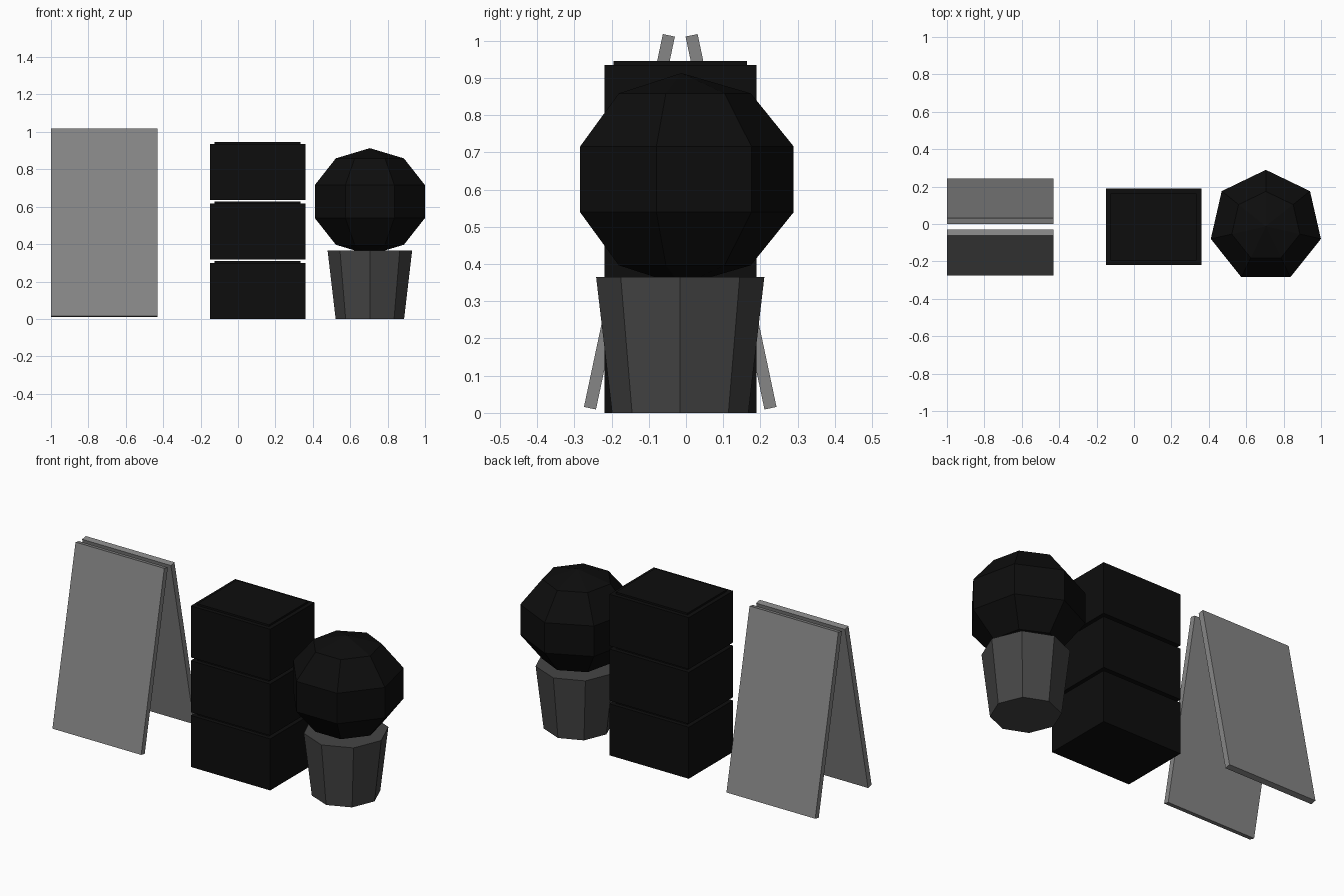
import bpy
import bmesh
import math
from mathutils import Matrix

if "Cube" in bpy.data.objects:
    bpy.data.objects.remove(bpy.data.objects["Cube"], do_unlink=True)


def make_material(name, value):
    mat = bpy.data.materials.new(name)
    mat.use_nodes = True
    color = (value, value, value, 1)
    mat.diffuse_color = color
    mat.node_tree.nodes["Principled BSDF"].inputs["Base Color"].default_value = color
    return mat


board_grey = make_material("board_grey", 0.24)
pot_grey = make_material("pot_dark_grey", 0.06)
near_black = make_material("near_black", 0.004)


def add_object(name, bm, mat, location, rotation=(0, 0, 0)):
    bmesh.ops.recalc_face_normals(bm, faces=bm.faces)
    mesh = bpy.data.meshes.new(name)
    bm.to_mesh(mesh)
    bm.free()
    mesh.materials.append(mat)
    obj = bpy.data.objects.new(name, mesh)
    obj.location = location
    obj.rotation_euler = rotation
    bpy.context.collection.objects.link(obj)
    return obj


def box_mesh(size):
    bm = bmesh.new()
    bmesh.ops.create_cube(bm, size=1, matrix=Matrix.Diagonal((*size, 1)))
    return bm


# Folding sign: two panels leaning towards each other
ridge_y, lean = -0.0155, math.radians(11.95)
for name, side in (("front_board", -1), ("back_board", 1)):
    add_object(name, box_mesh((0.57, 0.033, 1.024)), board_grey,
               (-0.715, ridge_y + side * 0.1365, 0.5135), (side * lean, 0, 0))

# Stack of crates, each with a thin raised panel on top
body_height, lid_height, pitch = 0.299, 0.01, 0.318
for i, name in enumerate(("bottom_crate", "middle_crate", "top_crate")):
    bm = box_mesh((0.51, 0.408, body_height))
    bm.normal_update()
    top = max(bm.faces, key=lambda f: f.calc_center_median().z)
    bmesh.ops.inset_region(bm, faces=[top], thickness=0.035)
    raised = bmesh.ops.extrude_discrete_faces(bm, faces=[top])["faces"][0]
    bmesh.ops.translate(bm, verts=raised.verts, vec=(0, 0, lid_height))
    add_object(name, bm, near_black,
               (0.105, -0.015, body_height / 2 + i * pitch))

# Tapered eight-sided pot
pot_height = 0.365
bm = bmesh.new()
bmesh.ops.create_cone(bm, cap_ends=True, segments=8, radius1=0.183,
                      radius2=0.226, depth=pot_height,
                      matrix=Matrix.Rotation(math.pi / 2, 4, "Z"))
add_object("plant_pot", bm, pot_grey, (0.705, -0.0155, pot_height / 2))

# Faceted round shrub: seven sides, one corner towards the back
bm = bmesh.new()
bmesh.ops.create_uvsphere(bm, u_segments=7, v_segments=5, radius=1)
ring = max(bm.verts, key=lambda v: math.hypot(v.co.x, v.co.y))
turn = math.pi / 2 - math.atan2(ring.co.y, ring.co.x)
bmesh.ops.rotate(bm, verts=bm.verts, cent=(0, 0, 0),
                 matrix=Matrix.Rotation(turn, 3, "Z"))
bmesh.ops.scale(bm, verts=bm.verts, vec=(0.3175, 0.3175, 0.2855))
add_object("shrub", bm, near_black, (0.705, -0.0125, 0.6275))
